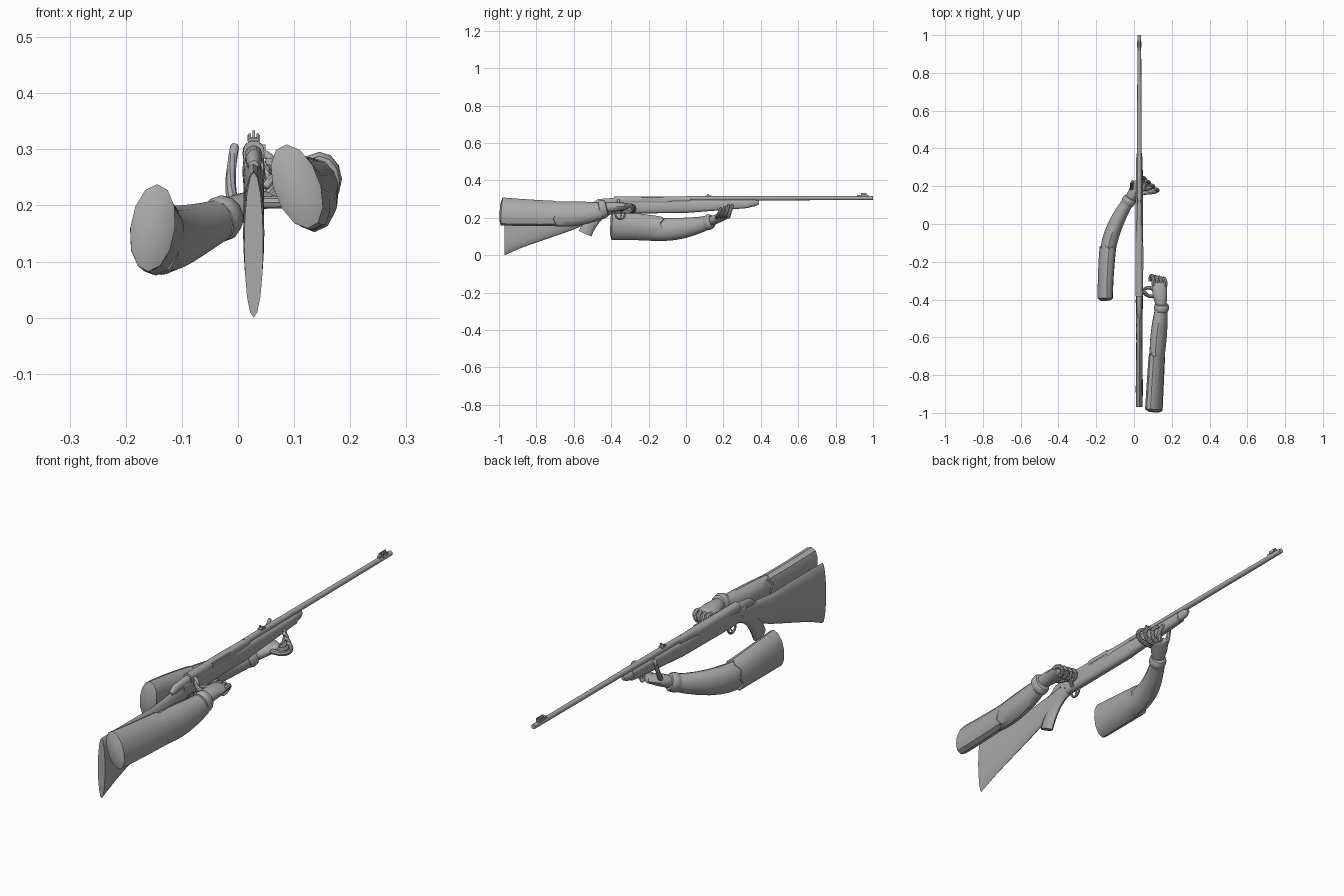
import bpy, bmesh, math
from mathutils import Vector

cube = bpy.data.objects.get("Cube")
if cube:
    bpy.data.objects.remove(cube, do_unlink=True)

grey = (.4, .4, .4, 1)
material = bpy.data.materials.new("plain grey")
material.use_nodes = True
material.diffuse_color = grey
material.node_tree.nodes["Principled BSDF"].inputs["Base Color"].default_value = grey

middle = .028  # centre plane of the rifle


def shade(obj, name):
    obj.name = name
    obj.data.name = name
    obj.data.materials.append(material)
    bpy.ops.object.select_all(action="DESELECT")
    bpy.context.view_layer.objects.active = obj
    obj.select_set(True)
    bpy.ops.object.shade_smooth_by_angle(angle=math.radians(40))


def finish(name, bm):
    bmesh.ops.recalc_face_normals(bm, faces=bm.faces)
    mesh = bpy.data.meshes.new(name)
    bm.to_mesh(mesh)
    bm.free()
    obj = bpy.data.objects.new(name, mesh)
    bpy.context.collection.objects.link(obj)
    shade(obj, name)


def ellipse(centre, side, up, width, height, sides, power=1.0):
    """Ring of points; a power below one squares the ellipse."""
    points = []
    for k in range(sides):
        angle = math.tau * k / sides
        c, s = math.cos(angle), math.sin(angle)
        points.append(centre + side * math.copysign(abs(c) ** power, c) * width
                      + up * math.copysign(abs(s) ** power, s) * height)
    return points


def skin(name, rings):
    """Closed surface through rings of points."""
    bm = bmesh.new()
    loops = [[bm.verts.new(p) for p in ring] for ring in rings]
    for lower, upper in zip(loops, loops[1:]):
        for k in range(len(lower)):
            bm.faces.new((lower[k - 1], lower[k], upper[k], upper[k - 1]))
    bm.faces.new(loops[0])
    bm.faces.new(loops[-1])
    finish(name, bm)


def bezier(points, t):
    points = [Vector(p) for p in points]
    while len(points) > 1:
        points = [a.lerp(b, t) for a, b in zip(points, points[1:])]
    return points[0]


def limb(name, path, start, end, bulge=0, lean=0, ragged=0, dome=0, sides=12, steps=7):
    """Tube along a Bezier path, with (half width, half height) at each end."""
    start, end = Vector(start), Vector(end)
    rings = []
    for i in range(steps + 1):
        t = i / steps
        tangent = (bezier(path, t + .01) - bezier(path, t - .01)).normalized()
        side = tangent.cross((0, 0, 1)).normalized()
        up = side.cross(tangent)
        size = start.lerp(end, t) * (1 + bulge * math.sin(math.pi * t))
        rings.append(ellipse(bezier(path, t), side, up + side * lean, *size, sides))
    # Toothed hem on the far end
    rings[-1] = [p + tangent * ragged * (-1) ** k for k, p in enumerate(rings[-1])]
    # Rounded ends
    if dome:
        first = Vector(path[0])
        first_push = (first - Vector(path[1])).normalized() * dome
        last = Vector(path[-1])
        rings.insert(0, [first.lerp(p, .6) + first_push for p in rings[0]])
        rings.append([last.lerp(p, .6) + tangent * dome for p in rings[-1]])
    skin(name, rings)


def rifle_part(name, profile, sides=16, power=1.0):
    """Loft on the rifle plane from (y, bottom, top, half width)."""
    side, up = Vector((1, 0, 0)), Vector((0, 0, 1))
    skin(name, [ellipse(Vector((middle, y, (low + high) / 2)), side, up,
                        width, (high - low) / 2, sides, power)
                for y, low, high, width in profile])


def box(name, centre, size):
    bm = bmesh.new()
    bmesh.ops.create_cube(bm, size=1)
    bmesh.ops.scale(bm, vec=size, verts=bm.verts)
    bmesh.ops.translate(bm, vec=centre, verts=bm.verts)
    finish(name, bm)


def finger(name, path):
    limb(name, path, (.011, .011), (.008, .008), dome=.005, sides=8)


# Wooden stock
rifle_part("butt_stock", [(-.97, 0, .26, .017), (-.88, .04, .262, .019),
                          (-.62, .13, .26, .016), (-.4, .22, .285, .019)])
limb("pistol_grip", [(middle, -.4, .25), (middle, -.49, .23), (middle, -.54, .115)],
     (.018, .03), (.018, .037))
rifle_part("fore_stock", [(-.43, .225, .29, .018), (-.3, .223, .297, .02),
                          (0, .226, .297, .02), (.34, .253, .297, .018)], power=.7)
rifle_part("fore_stock_tip", [(.33, .255, .298, .017), (.37, .262, .298, .015),
                              (.39, .273, .29, .007)])

# Receiver, bolt and barrel
rifle_part("receiver", [(-.385, .27, .315, .019), (-.1, .27, .315, .02),
                        (-.09, .275, .315, .017), (.02, .28, .315, .015)], power=.85)
rifle_part("bolt_sleeve", [(-.5, .26, .28, .009), (-.47, .26, .3, .014), (-.38, .27, .307, .016)])
rifle_part("barrel", [(0, .291, .317, .013), (.34, .293, .317, .012), (1, .295, .316, .01)])
box("ejection_port_cover", (.04, -.18, .3), (.018, .12, .018))
limb("bolt_handle", [(.04, -.36, .295), (.06, -.36, .29), (.065, -.37, .265)],
     (.006, .006), (.009, .009), dome=.004, sides=10)

# Sights
box("rear_sight_base", (middle, .12, .317), (.018, .03, .006))
box("front_sight_base", (middle, .945, .318), (.012, .06, .008))
box("front_sight_blade", (middle, .95, .326), (.004, .03, .016))
for sign in (-1, 1):
    box("rear_sight_ear", (middle + sign * .007, .12, .322), (.004, .008, .012))
    box("front_sight_wing", (middle + sign * .01, .95, .32), (.003, .03, .012))

# Trigger guard ring and trigger
bpy.ops.mesh.primitive_torus_add(location=(middle, -.352, .218), rotation=(0, math.pi / 2, 0),
                                 major_radius=.025, minor_radius=.005,
                                 major_segments=16, minor_segments=8)
shade(bpy.context.object, "trigger_guard")
limb("trigger", [(middle, -.35, .23), (middle, -.34, .215), (middle, -.352, .203)],
     (.003, .004), (.003, .003), sides=8)

# Rear arm, on the left side of the rifle
limb("rear_upper_sleeve", [(.105, -.985, .234), (.112, -.85, .226), (.121, -.7, .224)],
     (.043, .075), (.041, .067), lean=-.25, ragged=.008, dome=.01)
limb("rear_fore_sleeve", [(.12, -.73, .222), (.13, -.58, .214), (.145, -.45, .24)],
     (.038, .064), (.034, .045), bulge=.2, lean=-.15)
limb("rear_cuff", [(.145, -.46, .243), (.146, -.425, .251)],
     (.036, .046), (.035, .043), bulge=.12, dome=.005)
limb("rear_palm", [(.146, -.44, .252), (.136, -.38, .262), (.134, -.315, .26)],
     (.026, .028), (.04, .018), bulge=.15, dome=.008)
for i in range(4):
    x, y = .104 + .021 * i, -.26 - .005 * i
    finger("rear_finger", [(x, -.325, .264), (x, y, .28),
                           (x - .02, y, .23), (x - .02, y - .04, .23)])
finger("rear_index_finger", [(.105, -.345, .258), (.07, -.33, .26), (.05, -.348, .235)])
finger("rear_thumb", [(.115, -.38, .255), (.08, -.39, .255), (.055, -.368, .278)])

# Front arm, reaching under the rifle from its right side
limb("front_upper_sleeve", [(-.152, -.395, .16), (-.152, -.27, .155), (-.139, -.13, .14)],
     (.04, .078), (.044, .066), lean=.1, ragged=.008, dome=.01)
limb("front_fore_sleeve", [(-.142, -.17, .14), (-.13, -.03, .13), (-.03, .12, .175)],
     (.04, .062), (.031, .037), bulge=.14)
limb("front_cuff", [(-.036, .108, .172), (-.018, .14, .183)],
     (.033, .038), (.031, .035), bulge=.14, dome=.004)
limb("front_palm", [(-.022, .13, .18), (.005, .175, .2), (.04, .212, .212)],
     (.025, .025), (.036, .016), bulge=.15, dome=.007)
for i in range(4):
    y, far, lift = .165 + .021 * i, .14 - .025 * i, .007 * i
    finger("front_finger", [(.045, y, .205), (far, y, .2 + lift),
                            (far, y + .02, .24 + lift), (far - .03, y + .02, .25 + lift)])
finger("front_thumb", [(-.006, .175, .195), (-.02, .21, .23), (-.006, .224, .305)])
